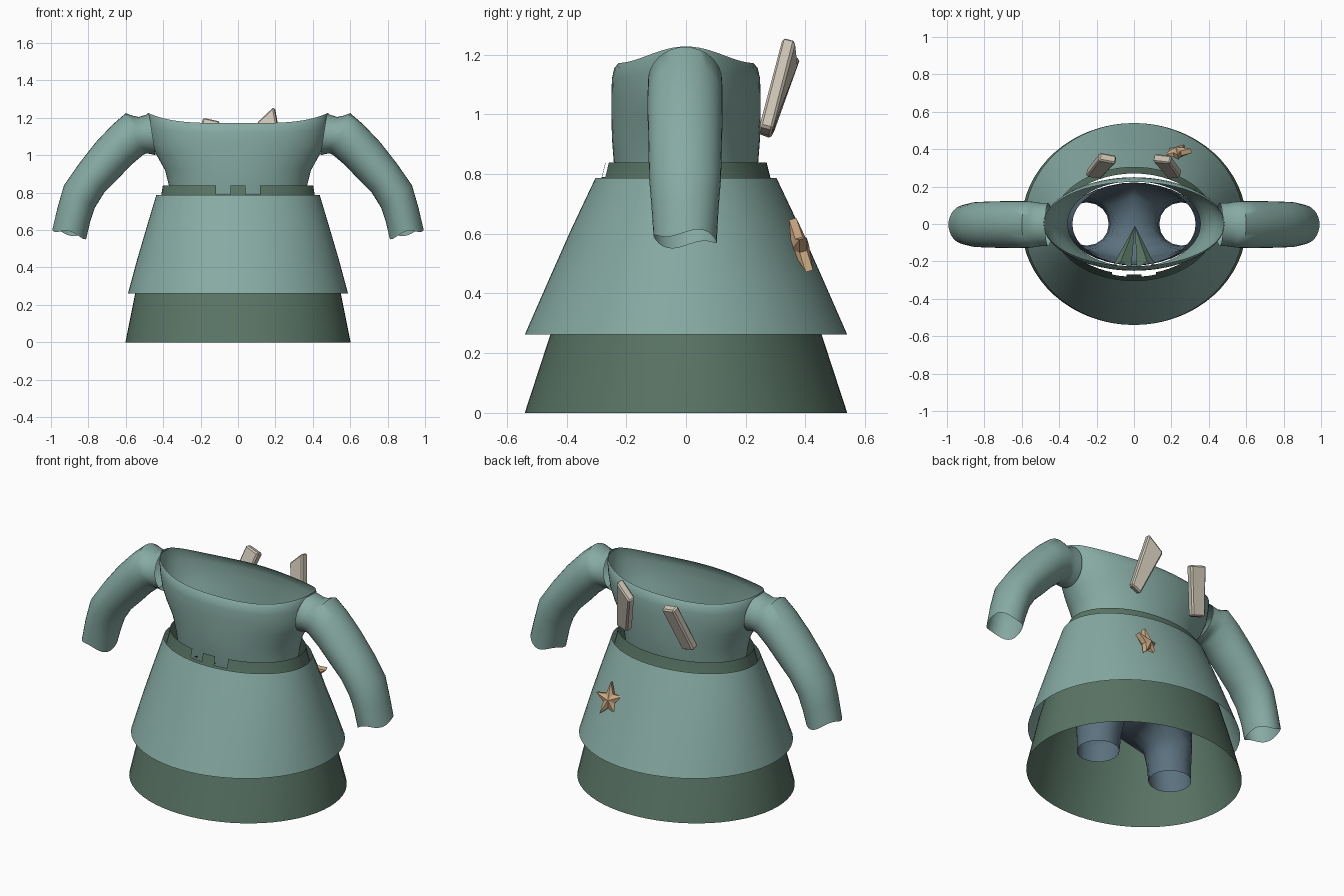
import bpy, bmesh, math
from mathutils import Vector

if "Cube" in bpy.data.objects:
    bpy.data.objects.remove(bpy.data.objects["Cube"])

TAU = 2 * math.pi


def material(name, rgb):
    m = bpy.data.materials.new(name)
    m.diffuse_color = (*rgb, 1)
    m.use_nodes = True
    m.node_tree.nodes["Principled BSDF"].inputs["Base Color"].default_value = m.diffuse_color
    return m


TEAL = material("teal_cloth", (0.24, 0.405, 0.365))
GREEN = material("dark_green_cloth", (0.10, 0.175, 0.13))
BLUE = material("slate_blue_cloth", (0.105, 0.165, 0.21))
CREAM = material("cream", (0.62, 0.565, 0.47))
TAN = material("tan_gold", (0.59, 0.39, 0.22))


def finish(name, bm, mat, angle=40, merge=True):
    if merge:
        bmesh.ops.remove_doubles(bm, verts=bm.verts, dist=0.0005)
    bmesh.ops.recalc_face_normals(bm, faces=bm.faces)
    me = bpy.data.meshes.new(name)
    bm.to_mesh(me)
    bm.free()
    me.materials.append(mat)
    ob = bpy.data.objects.new(name, me)
    bpy.context.collection.objects.link(ob)
    if angle:
        bpy.ops.object.select_all(action='DESELECT')
        ob.select_set(True)
        bpy.context.view_layer.objects.active = ob
        bpy.ops.object.shade_smooth_by_angle(angle=math.radians(angle))
    return ob


def loft(bm, rings):
    """Skin a list of closed point loops of equal length."""
    loops = [[bm.verts.new(p) for p in ring] for ring in rings]
    n = len(loops[0])
    for a, b in zip(loops, loops[1:]):
        for i in range(n):
            j = (i + 1) % n
            bm.faces.new((a[i], a[j], b[j], b[i]))


def ellipse(z, rx, ry, n=64, cx=0.0):
    return [(cx + rx * math.cos(TAU * i / n), ry * math.sin(TAU * i / n), z) for i in range(n)]


# Underskirt with a notched waistband at the front
bm = bmesh.new()
loft(bm, [ellipse(0, 0.602, 0.54), ellipse(0.26, 0.55, 0.455), ellipse(0.79, 0.41, 0.282),
          ellipse(0.838, 0.402, 0.27)])
notch = []
for f in bm.faces:
    c = f.calc_center_median()
    if c.z > 0.8 and c.y < 0 and (-0.11 < c.x < -0.02 or 0.05 < c.x < 0.12):
        notch.append(f)
bmesh.ops.delete(bm, geom=notch, context='FACES')
finish("underskirt", bm, GREEN)

# Folded lacing flaps hanging inward behind the waistband
bm = bmesh.new()
for s in (-1, 1):
    pts = [(0.005, -0.01, 0.66), (s * 0.015, -0.24, 0.78), (s * 0.07, -0.20, 0.80), (s * 0.12, -0.235, 0.78)]
    v = [bm.verts.new(p) for p in pts]
    bm.faces.new((v[0], v[1], v[2]))
    bm.faces.new((v[0], v[2], v[3]))
finish("waist_flaps", bm, GREEN, angle=0, merge=False)

# Overskirt
bm = bmesh.new()
loft(bm, [ellipse(0.262, 0.588, 0.54), ellipse(0.44, 0.54, 0.462), ellipse(0.62, 0.487, 0.382),
          ellipse(0.787, 0.437, 0.303)])
finish("overskirt", bm, TEAL)

# Bodice: flares upward to a wide boat neck that rises at the shoulders
bm = bmesh.new()
rings = [ellipse(z, rx, ry) for z, rx, ry in
         [(0.74, 0.355, 0.228), (0.84, 0.37, 0.242), (0.92, 0.39, 0.248),
          (1.0, 0.435, 0.25), (1.06, 0.462, 0.25)]]
for z, rx, ry, k in [(1.12, 0.478, 0.248, 0.03), (1.155, 0.485, 0.24, 0.05), (1.172, 0.483, 0.225, 0.055)]:
    rings.append([(x, y, zz + k * abs(x / rx) ** 4) for x, y, zz in ellipse(z, rx, ry)])
loft(bm, rings)
finish("bodice", bm, TEAL, 50)

# Sleeves: upper edge, lower edge and half depth of each cross-section
SLEEVE = [((0.475, 1.222), (0.44, 1.0), 0.115), ((0.53, 1.205), (0.475, 1.008), 0.116),
          ((0.565, 1.212), (0.49, 1.01), 0.12), ((0.60, 1.225), (0.51, 1.0), 0.124),
          ((0.67, 1.165), (0.575, 0.945), 0.126), ((0.76, 1.07), (0.645, 0.87), 0.125),
          ((0.85, 0.955), (0.715, 0.80), 0.123), ((0.93, 0.84), (0.765, 0.72), 0.12),
          ((0.965, 0.72), (0.79, 0.645), 0.112), ((0.992, 0.605), (0.81, 0.56), 0.106)]
for side, name in ((1, "right_sleeve"), (-1, "left_sleeve")):
    bm = bmesh.new()
    rings = []
    for k, (a, b, w) in enumerate(SLEEVE):
        ring = []
        for i in range(32):
            t = TAU * i / 32
            c, s = math.cos(t), math.sin(t)
            x = (a[0] + b[0]) / 2 + c * (a[0] - b[0]) / 2
            z = (a[1] + b[1]) / 2 + c * (a[1] - b[1]) / 2
            if k == len(SLEEVE) - 1:  # wavy cuff
                z += 0.012 * math.sin(3 * t)
            ring.append((side * x, w * s - 0.003, z))
        rings.append(ring)
    loft(bm, rings)
    finish(name, bm, TEAL, 50)

# Trousers: hips, then one leg looped from each half of the hip ring
bm = bmesh.new()
N = 32
low = ellipse(0.38, 0.37, 0.205, N)
loft(bm, [ellipse(0.76, 0.33, 0.218, N), ellipse(0.62, 0.345, 0.222, N),
          ellipse(0.48, 0.365, 0.22, N), low])
for s in (-1, 1):
    top, angles = [], []
    for i in range(17):
        t = -math.pi / 2 + math.pi * i / 16
        top.append((s * 0.37 * math.cos(t), 0.205 * math.sin(t), 0.38))
        angles.append(t)
    for k in range(1, 8):
        t = math.pi / 2 + math.pi * k / 8
        u = math.pi * k / 8
        top.append((0, 0.205 * math.cos(u), 0.38 - 0.10 * math.sin(u)))
        angles.append(t)
    rings = [top]
    for z, cx, rx, ry in [(0.24, 0.235, 0.128, 0.135), (0.14, 0.245, 0.118, 0.12), (0.05, 0.25, 0.115, 0.115)]:
        rings.append([(s * (cx + rx * math.cos(t)), ry * math.sin(t), z) for t in angles])
    loft(bm, rings)
finish("trousers", bm, BLUE, 60)

# Back plates: slanted slabs given by four corners
PLATES = {
    "right_back_plate": [(0.25, 0.268, 0.955), (0.185, 0.262, 0.93), (0.105, 0.355, 1.17), (0.195, 0.345, 1.255)],
    "left_back_plate": [(-0.255, 0.272, 0.945), (-0.175, 0.262, 0.925), (-0.095, 0.345, 1.175), (-0.185, 0.362, 1.195)],
}
for name, corners in PLATES.items():
    c = [Vector(p) for p in corners]
    n = (c[2] - c[0]).cross(c[3] - c[1]).normalized() * 0.023
    bm = bmesh.new()
    loft(bm, [[p - n for p in c], [p + n for p in c]])
    bm.verts.ensure_lookup_table()
    bm.faces.new(bm.verts[:4])
    bm.faces.new(bm.verts[4:])
    bmesh.ops.recalc_face_normals(bm, faces=bm.faces)
    bmesh.ops.bevel(bm, geom=bm.edges[:], offset=0.008, segments=1, affect='EDGES')
    finish(name, bm, CREAM, 25)

# Star ornament on the back of the overskirt, with raised centres
bm = bmesh.new()
normal = Vector((-0.22, 0.92, 0.25)).normalized()
across = Vector((0, 0, 1)).cross(normal).normalized()
up = normal.cross(across)
centre = Vector((0.23, 0.382, 0.553))


def star_ring(depth):
    pts = []
    for i in range(10):
        t = TAU * i / 10
        r = 0.10 if i % 2 == 0 else 0.042
        pts.append(centre + across * r * 0.8 * math.sin(t) + up * r * math.cos(t) + normal * depth)
    return pts


loft(bm, [star_ring(-0.013), star_ring(0.013)])
bm.verts.ensure_lookup_table()
rims = [bm.verts[:10], bm.verts[10:20]]
for rim, d in zip(rims, (-0.03, 0.032)):
    tip = bm.verts.new(centre + normal * d)
    for i in range(10):
        bm.faces.new((rim[i], rim[(i + 1) % 10], tip))
finish("star_ornament", bm, TAN, angle=0)
